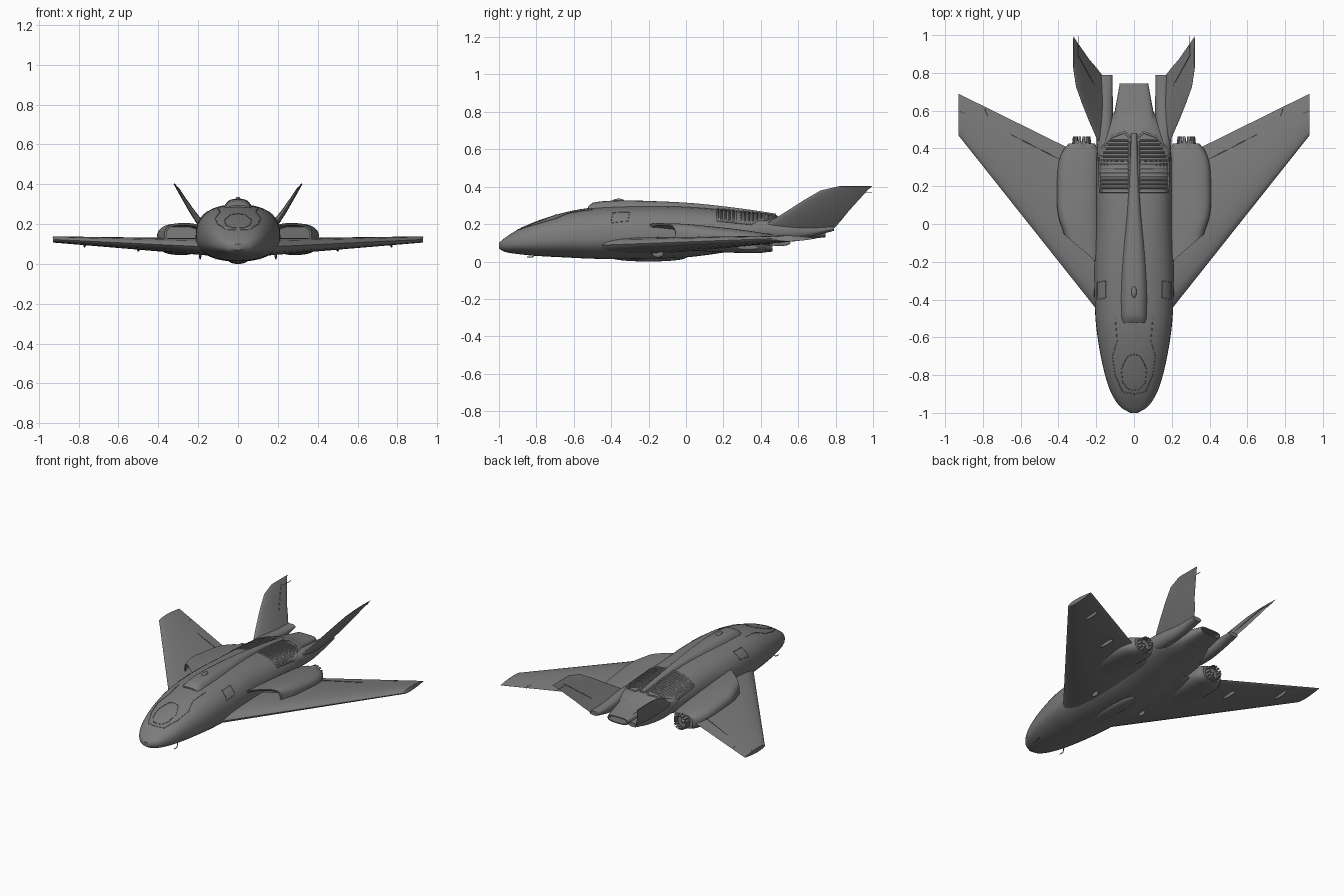
import bpy, bmesh, math
from mathutils import Vector

default = bpy.data.objects.get("Cube")
if default:
    bpy.data.objects.remove(default, do_unlink=True)


def make_material(name, value):
    mat = bpy.data.materials.new(name)
    mat.use_nodes = True
    colour = (value, value, value, 1)
    mat.diffuse_color = colour
    mat.node_tree.nodes["Principled BSDF"].inputs["Base Color"].default_value = colour
    return mat


grey = make_material("hull grey", 0.2)


def finish(name, bm, mirror=False, angle=35):
    """Turn a bmesh into a shaded object, optionally mirrored to the right side."""
    bmesh.ops.recalc_face_normals(bm, faces=bm.faces)
    mesh = bpy.data.meshes.new(name)
    bm.to_mesh(mesh)
    bm.free()
    mesh.materials.append(grey)
    obj = bpy.data.objects.new(name, mesh)
    bpy.context.collection.objects.link(obj)
    bpy.ops.object.select_all(action="DESELECT")
    obj.select_set(True)
    bpy.context.view_layer.objects.active = obj
    bpy.ops.object.shade_smooth_by_angle(angle=math.radians(angle))
    if mirror:
        obj.modifiers.new("Mirror", "MIRROR")
    return obj


def loft(rings, caps=(True, True), closed=True):
    """Skin a list of equal-length rings of points."""
    bm = bmesh.new()
    rows = [[bm.verts.new(p) for p in ring] for ring in rings]
    count = len(rows[0])
    for a, b in zip(rows, rows[1:]):
        for i in range(count if closed else count - 1):
            j = (i + 1) % count
            bm.faces.new((a[i], a[j], b[j], b[i]))
    for wanted, row in zip(caps, (rows[0], rows[-1])):
        if wanted:
            bm.faces.new(row)
    return bm


def sample(table, y):
    """Smooth interpolation of table rows keyed by their first number."""
    y = min(max(y, table[0][0]), table[-1][0])
    k = next(i for i in range(len(table) - 1) if y <= table[i + 1][0])
    a, b = table[k], table[k + 1]
    before, after = table[max(k - 1, 0)], table[min(k + 2, len(table) - 1)]
    step = b[0] - a[0]
    t = (y - a[0]) / step
    result = []
    for c in range(1, len(a)):
        m0 = (b[c] - before[c]) / (b[0] - before[0]) * step
        m1 = (after[c] - a[c]) / (after[0] - a[0]) * step
        d = b[c] - a[c]
        result.append(a[c] + t * (m0 + t * (3 * d - 2 * m0 - m1 + t * (m0 + m1 - 2 * d))))
    return result


def oval(xc, y, zc, hw, up, down, n=2.5, low=2.2, count=40):
    """Rounded cross-section with different upper and lower halves."""
    ring = []
    for i in range(count):
        a = math.tau * i / count
        c, s = math.cos(a), math.sin(a)
        power = 2 / (n if s > 0 else low)
        ring.append((xc + hw * math.copysign(abs(c) ** power, c), y,
                     zc + (up if s > 0 else down) * math.copysign(abs(s) ** power, s)))
    return ring


# Fuselage: y, half width, bottom, widest height, top
HULL = [(-1, .02, .07, .085, .1), (-.97, .07, .052, .09, .125), (-.9, .118, .04, .1, .17),
        (-.8, .153, .03, .11, .215), (-.65, .185, .022, .12, .262), (-.5, .204, .015, .125, .288),
        (-.25, .213, .012, .13, .298), (0, .203, .022, .13, .293), (.25, .2, .055, .14, .272),
        (.42, .19, .085, .15, .252), (.52, .15, .1, .155, .235), (.6, .1, .112, .155, .205)]


def hull_ring(y):
    hw, bottom, mid, top = sample(HULL, y)
    return oval(0, y, mid, hw, top - mid, mid - bottom)


def hull_top(x, y, lift=0):
    hw, bottom, mid, top = sample(HULL, y)
    inside = max(0, 1 - min(1, abs(x) / hw) ** 2.5)
    return Vector((x, y, mid + (top - mid) * inside ** 0.4 + lift))


finish("fuselage", loft([hull_ring(-1 + 1.6 * (i / 60) ** 1.5) for i in range(61)]))


# Main wings, lofted outward from thin aerofoil sections
def aerofoil(x, z, lead, trail, thick, lean):
    ring = []
    for i in range(20):
        a = math.tau * i / 20
        u = (1 - math.cos(a)) / 2
        h = math.copysign(1.5 * thick * math.sqrt(u) * (1.03 - u), math.sin(a))
        ring.append((x + lean[0] * h, lead + u * (trail - lead), z + lean[1] * h))
    return ring


def wing_at(t):
    x = .14 + .79 * t
    return aerofoil(x, .085 + .038 * t, -.525 + .995 * t, .3 + .39 * t, .085 - .055 * t, (0, .85))


finish("wing", loft([wing_at(t) for t in (0, .25, .5, .75, .97, 1)]), True, 50)

# Canted tail fins with a curved leading edge
FIN = [(.16, .165, .38, .78, .03), (.2, .22, .46, .83, .026), (.235, .27, .54, .87, .021),
       (.27, .325, .625, .92, .016), (.305, .38, .72, .97, .01), (.321, .403, .82, .995, .005)]
finish("tail_fin", loft([aerofoil(*row, (.83, -.55)) for row in FIN]), True, 50)

# Booms that carry the fins
BOOM = [(.3, .14, .17, .05, .055), (.5, .155, .165, .045, .05),
        (.65, .15, .165, .038, .036), (.79, .148, .178, .033, .014)]
rings = []
for i in range(13):
    y = .3 + .49 * i / 12
    x, z, hw, hh = sample(BOOM, y)
    rings.append(oval(x, y, z, hw, hh, hh, count=24))
finish("tail_boom", loft(rings), True)

# Open central exhaust duct: outer skin runs back, inner skin returns
DUCT = [(.42, .15, .24, .1), (.52, .118, .226, .105), (.62, .098, .203, .115), (.745, .075, .178, .13)]
rings = []
for wall, path in ((0, range(10)), (.008, range(9, 3, -1))):
    for i in path:
        y = .42 + .325 * i / 9
        hw, top, bottom = sample(DUCT, y)
        half = (top - bottom) / 2 - wall
        rings.append(oval(0, y, (top + bottom) / 2, hw - wall, half, half, 4, 3))
finish("exhaust_duct", loft(rings))

# Engine nacelles with raked, hollow intakes
NACELLE = [(-.14, .27, .135, .1, .07), (0, .29, .13, .112, .07), (.2, .295, .115, .113, .066),
           (.33, .29, .105, .108, .06), (.4, .28, .1, .09, .054), (.425, .277, .1, .07, .048)]


def nacelle_ring(y, wall=0):
    x, z, hw, hh = sample(NACELLE, y)
    rake = max(0, min(1, (.15 - y) / .29))
    ring = oval(x, y, z, hw - wall, hh - wall, hh - wall, 3, 2.5)
    return [(px, py + rake * .85 * (px - x), pz) for px, py, pz in ring]


rings = [nacelle_ring(y, .012) for y in (.02, -.07, -.13)]
rings += [nacelle_ring(-.14 + .565 * i / 18) for i in range(19)]
finish("engine_nacelle", loft(rings), True)


# Round engine nozzles with a ring of petals
def circle_ring(y, radius, count=32):
    return oval(.277, y, .1, radius, radius, radius, 2, 2, count)


nozzle = [circle_ring(y, r) for y, r in ((.38, .055), (.43, .052), (.43, .043), (.4, .04))]
finish("engine_nozzle", loft(nozzle), True)
bm = bmesh.new()
for i in range(14):
    a = math.tau * i / 14
    ring = []
    for y, r, spread in ((.41, .053, .19), (.462, .047, .14)):
        for radius in (r, r - .007):
            for side in (-spread, spread):
                ring.append(bm.verts.new((.277 + radius * math.cos(a + side), y,
                                          .1 + radius * math.sin(a + side))))
    for face in ((0, 1, 3, 2), (4, 5, 7, 6), (0, 1, 5, 4), (2, 3, 7, 6), (0, 2, 6, 4), (1, 3, 7, 5)):
        bm.faces.new([ring[k] for k in face])
finish("nozzle_petals", bm, True)
finish("nozzle_cone", loft([circle_ring(.4, .025), circle_ring(.425, .015), circle_ring(.44, .003)]), True)

# Dorsal spine, wide at the front and fading toward the vents
SPINE = [(-.525, .062, .008), (-.5, .068, .026), (-.35, .07, .03), (-.15, .058, .024),
         (.1, .035, .02), (.48, .016, .012)]
rings = []
for i in range(41):
    y = -.525 + 1.005 * i / 40
    hw, rise = sample(SPINE, y)
    ring = []
    for k in range(13):
        x = math.cos(math.pi * k / 12)
        ring.append(hull_top(hw * x, y, -.006 + (rise + .006) * (1 - abs(x) ** 4)))
    rings.append(ring)
finish("dorsal_spine", loft(rings, closed=False))


# Thin tubes for seams and frames
def tube(name, points, radius, mirror=True, cyclic=False):
    curve = bpy.data.curves.new(name, "CURVE")
    curve.dimensions = "3D"
    curve.bevel_depth = radius
    curve.bevel_resolution = 1
    spline = curve.splines.new("POLY")
    spline.points.add(len(points) - 1)
    for point, co in zip(spline.points, points):
        point.co = (*co, 1)
    spline.use_cyclic_u = cyclic
    curve.materials.append(grey)
    obj = bpy.data.objects.new(name, curve)
    bpy.context.collection.objects.link(obj)
    if mirror:
        obj.modifiers.new("Mirror", "MIRROR")


def on_hull(outline, steps=8):
    """Follow the hull between plan-view corners."""
    points = []
    for a, b in zip(outline, outline[1:]):
        for i in range(steps):
            x, y = Vector(a).lerp(Vector(b), i / steps)
            points.append(hull_top(x, y))
    return points + [hull_top(*outline[-1])]


# Rear vents: arched frame and slats
tube("vent_frame", on_hull([(.025, .17), (.18, .17), (.185, .35), (.165, .41), (.12, .46),
                            (.05, .485), (.025, .46), (.025, .17)]), .006)
for i in range(13):
    y = .19 + .021 * i
    reach = .175 if y < .36 else .175 - .6 * (y - .36)
    tube("vent_slat", on_hull([(.03, y), (reach, y)]), .005)

# Cockpit window, nose and hatch seams
tube("windscreen_seam", on_hull([(0, -.69), (.035, -.7), (.068, -.77), (.06, -.84), (.03, -.875), (0, -.88)]), .002)
tube("canopy_seam", on_hull([(0, -.9), (.06, -.89), (.1, -.8), (.115, -.7), (.09, -.62), (.1, -.5)]), .002)
tube("hatch_seam", on_hull([(.15, -.3), (.195, -.31), (.196, -.4), (.15, -.39), (.15, -.3)]), .002)

# Control surface seams on the wings and fins
for side in (.016, .004):
    tube("wing_flap_seam", [(.37, .33, .101 + side), (.76, .53, .106 + side), (.79, .61, .106 + side)], .0015)
tube("aileron_seam", [(.76, .53, .124), (.93, .6, .135)], .0015)
tube("rudder_seam", [(.2, .72, .235), (.3, .9, .383)], .002)
tube("fin_probe", [(.295, .9, .37), (.295, .995, .37)], .002)


# Small blisters, blade aerials and flap fairings
def pod(name, centre, size, mirror=True):
    bm = bmesh.new()
    bmesh.ops.create_uvsphere(bm, u_segments=16, v_segments=10, radius=1)
    for v in bm.verts:
        v.co = Vector(centre) + Vector([c * s for c, s in zip(v.co, size)])
    finish(name, bm, mirror)


pod("spine_blister", (0, -.36, .326), (.014, .03, .01), False)
pod("belly_aerial", (.19, -.15, .042), (.006, .03, .02))
pod("flap_fairing", (.77, .5, .1), (.007, .06, .018))
pod("inner_flap_fairing", (.5, .33, .075), (.007, .06, .014))
pod("belly_keel", (0, -.2, .02), (.05, .2, .02), False)
tube("nose_probe", [(.1, -.8, .045), (.11, -.82, .025), (.11, -.85, .025)], .003)
